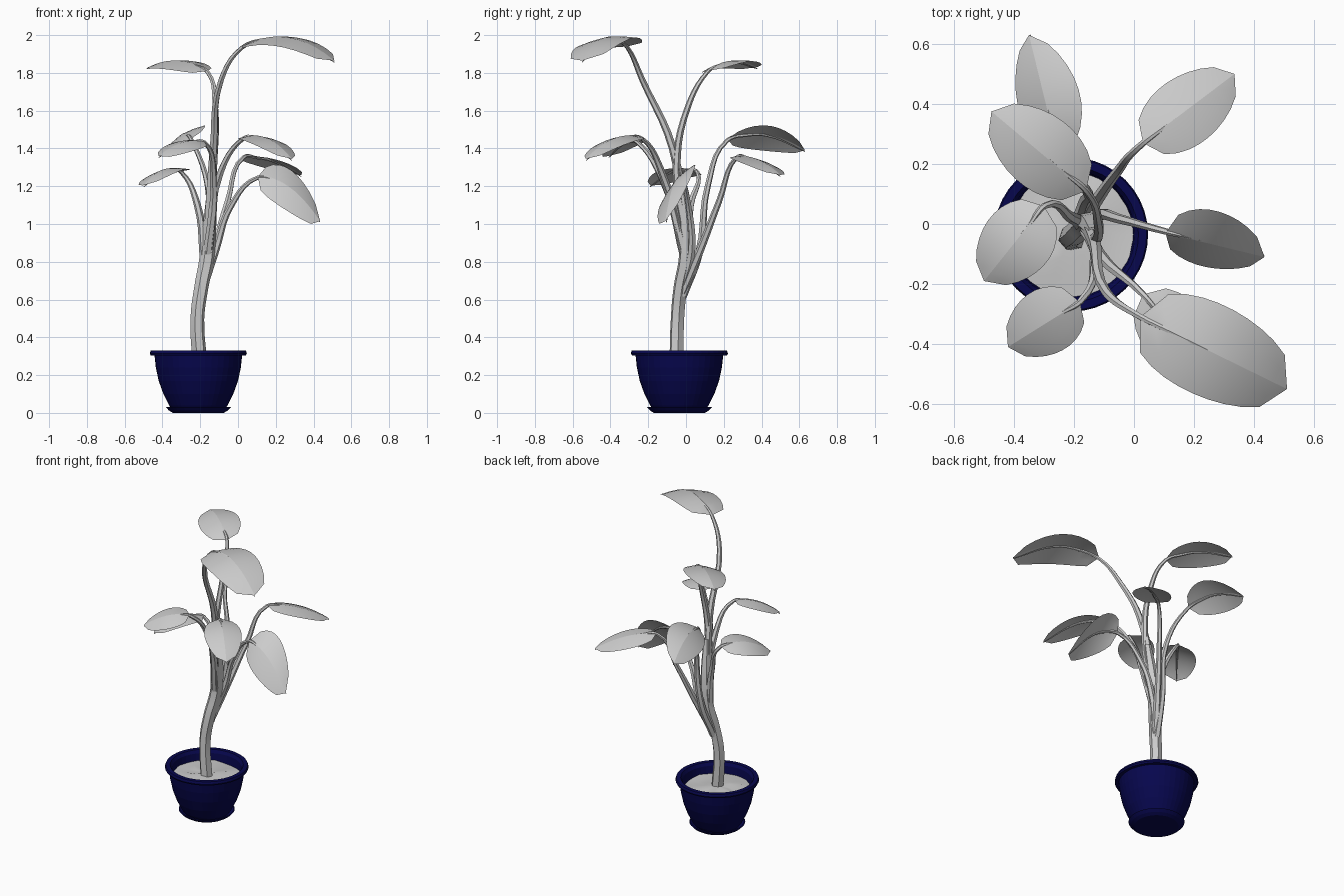
import bpy, bmesh, math, random
from mathutils import Vector

random.seed(4)
if "Cube" in bpy.data.objects:
    bpy.data.objects.remove(bpy.data.objects["Cube"])


def material(name, color):
    m = bpy.data.materials.new(name)
    m.use_nodes = True
    m.diffuse_color = (*color, 1)
    bsdf = next(n for n in m.node_tree.nodes if n.type == "BSDF_PRINCIPLED")
    bsdf.inputs["Base Color"].default_value = (*color, 1)
    return m


GREY = material("pale grey", (.6, .6, .6))
NAVY = material("navy blue", (.002, .002, .075))
POT = Vector((-.21, -.035, 0))


def add_object(name, mesh, mat, angle):
    mesh.materials.clear()
    mesh.materials.append(mat)
    ob = bpy.data.objects.new(name, mesh)
    bpy.context.collection.objects.link(ob)
    bpy.ops.object.select_all(action="DESELECT")
    ob.select_set(True)
    bpy.context.view_layer.objects.active = ob
    bpy.ops.object.shade_smooth_by_angle(angle=math.radians(angle))
    return ob


def finish(name, bm, mat, angle):
    mesh = bpy.data.meshes.new(name)
    bm.to_mesh(mesh)
    bm.free()
    return add_object(name, mesh, mat, angle)


def lathe(name, profile, mat, sides=40):
    """Turn a radius and height profile around the pot axis."""
    bm = bmesh.new()
    verts = [bm.verts.new((POT.x + r, POT.y, z)) for r, z in profile]
    edges = [bm.edges.new(pair) for pair in zip(verts, verts[1:])]
    bmesh.ops.spin(bm, geom=verts + edges, cent=POT, axis=(0, 0, 1),
                   angle=math.tau, steps=sides, use_duplicate=False)
    bmesh.ops.remove_doubles(bm, verts=bm.verts, dist=.0005)
    bmesh.ops.recalc_face_normals(bm, faces=bm.faces)
    return finish(name, bm, mat, 5)


def tube(name, points, radii):
    """Smooth tapering tube through the points."""
    curve = bpy.data.curves.new(name, "CURVE")
    curve.dimensions = "3D"
    curve.bevel_depth = 1
    curve.bevel_resolution = 1
    curve.use_fill_caps = True
    curve.resolution_u = 5
    spline = curve.splines.new("BEZIER")
    spline.bezier_points.add(len(points) - 1)
    for bp, p, r in zip(spline.bezier_points, points, radii):
        bp.co, bp.radius = p, r
        bp.handle_left_type = bp.handle_right_type = "AUTO"
    temp = bpy.data.objects.new(name + "_path", curve)
    bpy.context.collection.objects.link(temp)
    bpy.context.view_layer.update()
    graph = bpy.context.evaluated_depsgraph_get()
    mesh = bpy.data.meshes.new_from_object(temp.evaluated_get(graph))
    bpy.data.objects.remove(temp)
    return add_object(name, mesh, GREY, 40)


def leaf(name, base, mid, tip, side, blunt, fold=.025):
    """Leaf blade along an arched midrib, its two halves creased down from the rib."""
    handle = 2 * mid - (base + tip) / 2
    normal = (tip - base).cross(side).normalized()
    bm = bmesh.new()
    rows, columns = 10, (-1, -.55, 0, .55, 1)
    grid = []
    for i in range(rows + 1):
        t = i / rows
        rib = base * (1 - t) ** 2 + handle * 2 * t * (1 - t) + tip * t * t
        width = max(math.sin(math.pi * t ** .9), 0) ** blunt
        grid.append([bm.verts.new(rib + (side * s - normal * fold * abs(s) ** 1.5) * width)
                     for s in columns])
    for a, b in zip(grid, grid[1:]):
        for right, left in zip(range(4), range(1, 5)):
            bm.faces.new((a[left], a[right], b[right], b[left]))
    bmesh.ops.remove_doubles(bm, verts=bm.verts, dist=.001)
    return finish(name, bm, GREY, 12)


def arm(name, path, tip, arch, width, tilt, blunt=.5):
    """Stalk that runs on as the midrib of its leaf; tilt raises the leaf's left edge."""
    base, tip = Vector(path[-1]), Vector(tip)
    mid = (base + tip) / 2 + Vector((0, 0, arch))
    along = (tip - base).xy.normalized()
    side = Vector((-along.y * width, along.x * width, tilt))
    leaf(name + "_leaf", base, mid, tip, side, blunt)
    # Midrib hangs just under the blade
    below = (tip - base).cross(side).normalized() * -.008
    quarter = base.lerp(tip, .25) + Vector((0, 0, arch * .75))
    points = [*path[:-1], base + below, quarter + below, mid + below, tip + below]
    thick = [.026 - .015 * i / (len(path) - 1) for i in range(len(path))]
    tube(name + "_stalk", points, thick + [.008, .006, .002])


# Pot with thick rolled rim, and the saucer under it
lathe("pot", [(0, .02), (.14, .02), (.155, .04), (.185, .1), (.21, .17),
              (.225, .24), (.232, .305), (.252, .305), (.257, .315),
              (.252, .33), (.225, .33), (.213, .31), (.205, .23)], NAVY)
lathe("saucer", [(0, 0), (.135, 0), (.155, .012), (.172, .03),
                 (.165, .032), (.145, .02), (0, .018)], NAVY)

# Lumpy soil
soil = lathe("soil", [(.21, .26), (.15, .265), (.08, .27), (0, .275)], GREY, 16)
for v in soil.data.vertices:
    v.co.z += random.uniform(-.008, .008)

# Trunk
tube("trunk", [(-.2, -.05, .24), (-.215, -.045, .5), (-.195, -.03, .66),
               (-.165, 0, .82), (-.15, 0, 1), (-.135, -.03, 1.25)],
     [.04, .037, .038, .04, .036, .022])

# Tall arms
arm("top_front", [(-.16, 0, .9), (-.13, -.07, 1.4), (-.09, -.23, 1.76), (.02, -.31, 1.94)],
    (.51, -.55, 1.865), .085, .155, .02, .37)
arm("top_back", [(-.15, 0, .95), (-.13, -.05, 1.3), (-.12, .01, 1.62), (-.16, .11, 1.81)],
    (-.475, .375, 1.83), .045, .125, -.02)

# Lower arms, leaving the trunk at different heights
arm("back", [(-.195, -.02, .62), (-.165, .07, .85), (-.16, .115, 1.2), (-.25, .22, 1.45)],
    (-.35, .63, 1.39), .055, .105, -.065, .6)
arm("back_left", [(-.19, -.02, .64), (-.13, .07, .85), (-.055, .175, 1.12), (.03, .27, 1.36)],
    (.335, .5, 1.26), .03, .115, -.01)
arm("left", [(-.19, -.02, .66), (-.12, .03, .86), (-.04, .015, 1.09), (.105, -.03, 1.25)],
    (.435, -.11, 1.015), .065, .095, .1)
arm("front_left", [(-.16, 0, .82), (-.09, -.13, 1.28), (.03, -.235, 1.46)],
    (.285, -.53, 1.345), .05, .115, 0)
arm("front_right", [(-.165, 0, .8), (-.13, -.13, 1.25), (-.18, -.26, 1.44)],
    (-.42, -.41, 1.36), .03, .11, -.02)
arm("right", [(-.175, 0, .8), (-.215, .025, 1.1), (-.3, .06, 1.28)],
    (-.5, -.19, 1.205), .045, .12, .02)
